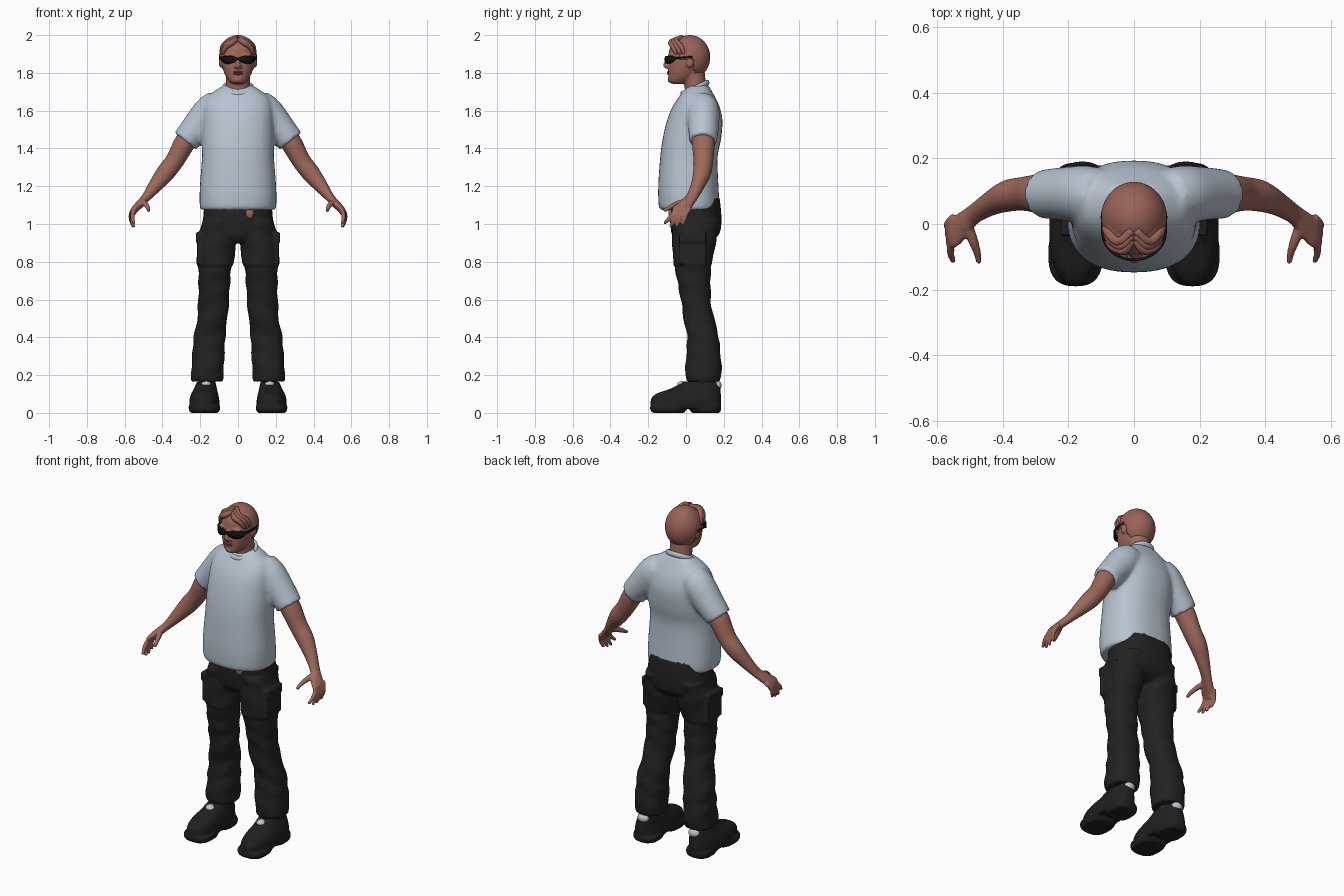
import bpy, bmesh, math
from mathutils import Vector, Matrix

cube = bpy.data.objects.get("Cube")
if cube:
    bpy.data.objects.remove(cube)


def material(name, rgb):
    m = bpy.data.materials.new(name)
    m.use_nodes = True
    m.diffuse_color = (*rgb, 1)
    b = next(n for n in m.node_tree.nodes if n.type == 'BSDF_PRINCIPLED')
    b.inputs["Base Color"].default_value = (*rgb, 1)
    b.inputs["Roughness"].default_value = 0.8
    return m


SKIN = material("skin", (0.34, 0.14, 0.105))
LIP = material("lips", (0.24, 0.08, 0.065))
HAIR = material("auburn hair", (0.32, 0.125, 0.095))
SHIRT = material("pale blue grey cotton", (0.47, 0.55, 0.63))
PANTS = material("black cloth", (0.016, 0.016, 0.016))
SHOE = material("black leather", (0.014, 0.014, 0.015))
GLASS = material("dark lens", (0.006, 0.006, 0.007))
SOCK = material("light sock", (0.5, 0.57, 0.63))


def dense(rows, k=4):
    """Catmull-Rom interpolation between rows of numbers."""
    out = []
    for i in range(len(rows) - 1):
        p = [rows[max(0, min(len(rows) - 1, i + j))] for j in (-1, 0, 1, 2)]
        for s in range(k):
            t = s / k
            out.append([0.5 * (2 * b + (c - a) * t + (2 * a - 5 * b + 4 * c - d) * t * t
                               + (3 * b - a - 3 * c + d) * t ** 3) for a, b, c, d in zip(*p)])
    return out + [list(rows[-1])]


def skin_rings(bm, rings):
    """Bridge a list of vertex position rings and cap both ends."""
    vs = [[bm.verts.new(p) for p in r] for r in rings]
    n = len(vs[0])
    for a, b in zip(vs, vs[1:]):
        for i in range(n):
            j = (i + 1) % n
            bm.faces.new((a[i], a[j], b[j], b[i]))
    bm.faces.new(vs[0][::-1])
    bm.faces.new(vs[-1])


def loft(bm, rows, power=2.0, n=36, fold=0.0, side=1):
    """Stack level sections: z, centre x, front y, back y, half width."""
    rings = []
    for z, xc, yf, yb, rx in dense(rows):
        ring = []
        for i in range(n):
            a = 2 * math.pi * i / n
            c, s = math.cos(a), math.sin(a)
            w = fold * math.sin(z * 48 + 2 * a + math.sin(z * 19))
            ring.append((side * (xc + (rx + w) * math.copysign(abs(c) ** (2 / power), c)),
                         (yf + yb) / 2 + ((yb - yf) / 2 + w) * math.copysign(abs(s) ** (2 / power), s), z))
        rings.append(ring)
    skin_rings(bm, rings)


def tube(bm, rows, n=20, side=1, k=4):
    """Sweep a round section: x, y, z, radius in the side plane, radius in depth."""
    pts = dense(rows, k)
    rings = []
    for i, p in enumerate(pts):
        d = (Vector(pts[min(i + 1, len(pts) - 1)][:3]) - Vector(pts[max(i - 1, 0)][:3])).normalized()
        u = d.cross(Vector((0, 1, 0))).normalized()
        v = d.cross(u)
        ring = []
        for j in range(n):
            a = 2 * math.pi * j / n
            q = Vector(p[:3]) + u * p[3] * math.cos(a) + v * p[4] * math.sin(a)
            ring.append((side * q.x, q.y, q.z))
        rings.append(ring)
    skin_rings(bm, rings)


def blob(bm, centre, size, seg=20):
    bmesh.ops.create_uvsphere(bm, u_segments=seg, v_segments=seg // 2 + 2, radius=1,
                              matrix=Matrix.Translation(centre) @ Matrix.Diagonal((*size, 1)))


def finish(name, bm, mat, voxel=0, smooth=3, mirror=False):
    bmesh.ops.recalc_face_normals(bm, faces=bm.faces)
    me = bpy.data.meshes.new(name)
    bm.to_mesh(me)
    bm.free()
    me.materials.append(mat)
    for p in me.polygons:
        p.use_smooth = True
    ob = bpy.data.objects.new(name, me)
    bpy.context.scene.collection.objects.link(ob)
    if voxel:
        r = ob.modifiers.new("merge", 'REMESH')
        r.mode, r.voxel_size, r.use_smooth_shade = 'VOXEL', voxel, True
        s = ob.modifiers.new("soften", 'SMOOTH')
        s.factor, s.iterations = 0.5, smooth
    if mirror:
        m = ob.modifiers.new("mirror", 'MIRROR')
        m.use_mirror_merge = False
    return ob


# Shirt: torso and sleeves merged into one cloth surface
bm = bmesh.new()
loft(bm, [(1.075, 0, -.135, .168, .196), (1.10, 0, -.145, .177, .203), (1.2, 0, -.147, .172, .202),
          (1.35, 0, -.137, .167, .191), (1.45, 0, -.124, .186, .192), (1.55, 0, -.10, .193, .19),
          (1.62, 0, -.072, .178, .185), (1.67, 0, -.04, .155, .165), (1.71, 0, -.01, .133, .115),
          (1.735, 0, .02, .12, .075)], power=2.35)
for s in (-1, 1):
    tube(bm, [(.10, .085, 1.63, .085, .08), (.145, .09, 1.593, .092, .088), (.20, .092, 1.53, .086, .083),
              (.245, .092, 1.48, .077, .078), (.279, .09, 1.438, .073, .074)], side=s)
finish("shirt", bm, SHIRT, voxel=.011, smooth=4)

# Collar ring, tilted down towards the front
bm = bmesh.new()
rings = []
for i in range(41):
    a = 2 * math.pi * i / 40
    out = Vector((math.cos(a), math.sin(a), 0))
    c = Vector((.074 * out.x, .047 + .066 * out.y, 1.718 + .03 * out.y))
    rings.append([c + out * .011 * math.cos(b) + Vector((0, 0, .016 * math.sin(b)))
                  for b in (2 * math.pi * j / 10 for j in range(10))])
skin_rings(bm, rings)
finish("collar", bm, SHIRT)

# Trousers: hips, folded legs and cargo pockets
bm = bmesh.new()
loft(bm, [(1.14, 0, -.08, .178, .178), (1.05, 0, -.086, .187, .183), (.97, 0, -.08, .184, .192),
          (.93, 0, -.07, .162, .18), (.90, 0, -.045, .125, .11)], power=2.4)
for s in (-1, 1):
    loft(bm, [(1.02, .1, -.078, .178, .09), (.9, .11, -.072, .157, .1), (.79, .122, -.07, .14, .095),
              (.772, .123, -.06, .131, .088), (.6, .129, -.028, .132, .081), (.5, .136, -.012, .148, .081),
              (.4, .151, .006, .174, .083), (.25, .16, -.002, .187, .087), (.195, .163, -.003, .187, .085),
              (.165, .163, .002, .182, .08)], power=2.3, fold=.0035, side=s)
    for z, h, d in ((.865, .15, .036), (.93, .05, .05)):
        bmesh.ops.create_cube(bm, size=1, matrix=Matrix.Translation((s * .198, .035, z))
                              @ Matrix.Diagonal((d, .14, h, 1)))
finish("trousers", bm, PANTS, voxel=.0085, smooth=3)

# Bare skin at the open waist
bm = bmesh.new()
blob(bm, (.062, -.077, 1.058), (.023, .016, .03))
finish("waist_skin", bm, SKIN)

# Arms with palm, four fingers and thumb
bm = bmesh.new()
tube(bm, [(.235, .09, 1.50, .055, .058), (.285, .092, 1.425, .056, .06), (.335, .092, 1.335, .05, .052),
          (.385, .085, 1.27, .049, .048), (.44, .06, 1.20, .037, .036), (.487, .03, 1.14, .024, .031),
          (.515, .005, 1.11, .022, .036), (.548, -.025, 1.075, .019, .046), (.556, -.035, 1.055, .014, .044)])
for i, (y, ty, tz) in enumerate(((-.066, -.116, 1.0), (-.044, -.083, .983), (-.021, -.052, .983), (.002, -.018, .993))):
    x = .552 + .003 * i
    tube(bm, [(x - .012, y + .02, 1.085, .012, .012), (x + .005, y, 1.055, .012, .0125),
              (x + .006, (y + ty) / 2, (1.055 + tz) / 2, .011, .0115), (x - .003, ty, tz, .008, .008)], n=12)
tube(bm, [(.505, -.005, 1.12, .015, .016), (.49, -.05, 1.105, .015, .016), (.478, -.085, 1.088, .012, .012),
          (.472, -.117, 1.068, .009, .009)], n=12)
finish("arms", bm, SKIN, voxel=.006, smooth=2, mirror=True)

# Head and neck with nose, brow, chin
bm = bmesh.new()
loft(bm, [(1.742, 0, -.07, -.01, .03), (1.752, 0, -.09, .02, .044), (1.78, 0, -.094, .06, .064),
          (1.82, 0, -.094, .09, .08), (1.86, 0, -.092, .106, .088), (1.9, 0, -.092, .11, .09),
          (1.94, 0, -.082, .108, .086), (1.97, 0, -.055, .09, .062), (1.985, 0, -.01, .06, .03)], power=2.15)
tube(bm, [(0, .06, 1.62, .074, .062), (0, .055, 1.69, .067, .06), (0, .047, 1.75, .064, .058),
          (0, .035, 1.82, .066, .062)])
tube(bm, [(0, -.085, 1.895, .009, .008), (0, -.099, 1.865, .01, .01), (0, -.109, 1.841, .014, .012),
          (0, -.098, 1.827, .016, .008)], n=12)
blob(bm, (0, -.082, 1.763), (.024, .016, .015))
for s in (-1, 1):
    blob(bm, (s * .038, -.075, 1.893), (.036, .02, .009))
    blob(bm, (s * .014, -.096, 1.834), (.009, .012, .008))
    blob(bm, (s * .091, .02, 1.858), (.011, .021, .031))
finish("head", bm, SKIN, voxel=.0055, smooth=2)

bm = bmesh.new()
for z in (1.795, 1.805):
    blob(bm, (0, -.092, z), (.026, .009, .0055))
finish("lips", bm, LIP)

# Hair cap trimmed along the hairline, with parted fringe locks
bm = bmesh.new()
blob(bm, (0, .021, 1.883), (.1, .107, .117), seg=56)


def bare(f):
    c = f.calc_center_median()
    line = 1.955 - .55 * abs(c.x)
    return (c.y < -.035 and c.z < line) or (c.y < .045 and c.z < 1.868) or c.z < 1.79


bmesh.ops.delete(bm, geom=[f for f in bm.faces if bare(f)], context='FACES')
hair = finish("hair", bm, HAIR)
sol = hair.modifiers.new("thickness", 'SOLIDIFY')
sol.thickness, sol.offset = .014, -1

bm = bmesh.new()
for s in (-1, 1):
    for j in range(3):
        tube(bm, [(s * .006, -.05 + .015 * j, 1.976 + .007 * j, .012, .012),
                  (s * (.03 + .008 * j), -.08 + .013 * j, 1.962 + .004 * j, .016, .014),
                  (s * (.062 + .008 * j), -.07 + .022 * j, 1.94, .015, .014),
                  (s * (.083 + .004 * j), -.052 + .022 * j, 1.90, .007, .007)], n=10)
finish("fringe", bm, HAIR)

# Wraparound sunglasses: one band, tall at the lenses, thin at bridge and temples
bm = bmesh.new()
path = [(-.097, .035, 90)] + [(.096 * math.sin(math.radians(t)), -.025 - .084 * math.cos(math.radians(t)), abs(t))
                              for t in range(-90, 91, 5)] + [(.097, .035, 90)]
prev = None
for x, y, t in path:
    lens = max(0, math.sin(math.radians(min(max((t - 4) / 62, 0), 1) * 180))) ** .5
    zc = 1.875 + .08 * max(0, y + .09) - .006 * lens
    h = .005 + .016 * lens
    cur = [bm.verts.new((x, y, zc - h)), bm.verts.new((x, y, zc + h))]
    if prev:
        bm.faces.new((prev[0], cur[0], cur[1], prev[1]))
    prev = cur
g = finish("sunglasses", bm, GLASS).modifiers.new("thickness", 'SOLIDIFY')
g.thickness, g.offset = .008, 0

# Shoes: chunky upper over a split heel and forefoot sole
bm = bmesh.new()
loft(bm, [(.022, .178, -.18, .178, .074), (.05, .178, -.188, .186, .08), (.08, .178, -.182, .186, .077),
          (.105, .176, -.15, .184, .07), (.125, .173, -.09, .182, .062), (.15, .17, -.04, .178, .054),
          (.165, .168, -.02, .17, .048)], power=2.4)
loft(bm, [(0, .178, -.175, -.01, .072), (.015, .178, -.189, 0, .082), (.04, .178, -.189, .01, .083)], power=2.6)
loft(bm, [(0, .175, .03, .175, .066), (.015, .175, .02, .186, .074), (.04, .175, 0, .186, .076)], power=2.6)
finish("shoes", bm, SHOE, voxel=.007, smooth=2, mirror=True)

# Ankles and pale sock patches at tongue and heel
bm = bmesh.new()
loft(bm, [(.12, .165, .03, .14, .045), (.17, .165, .03, .14, .045), (.24, .165, .04, .13, .04)])
finish("ankles", bm, SKIN, mirror=True)
bm = bmesh.new()
blob(bm, (.168, -.02, .15), (.026, .026, .018))
blob(bm, (.168, .162, .145), (.034, .027, .026))
finish("socks", bm, SOCK, mirror=True)
